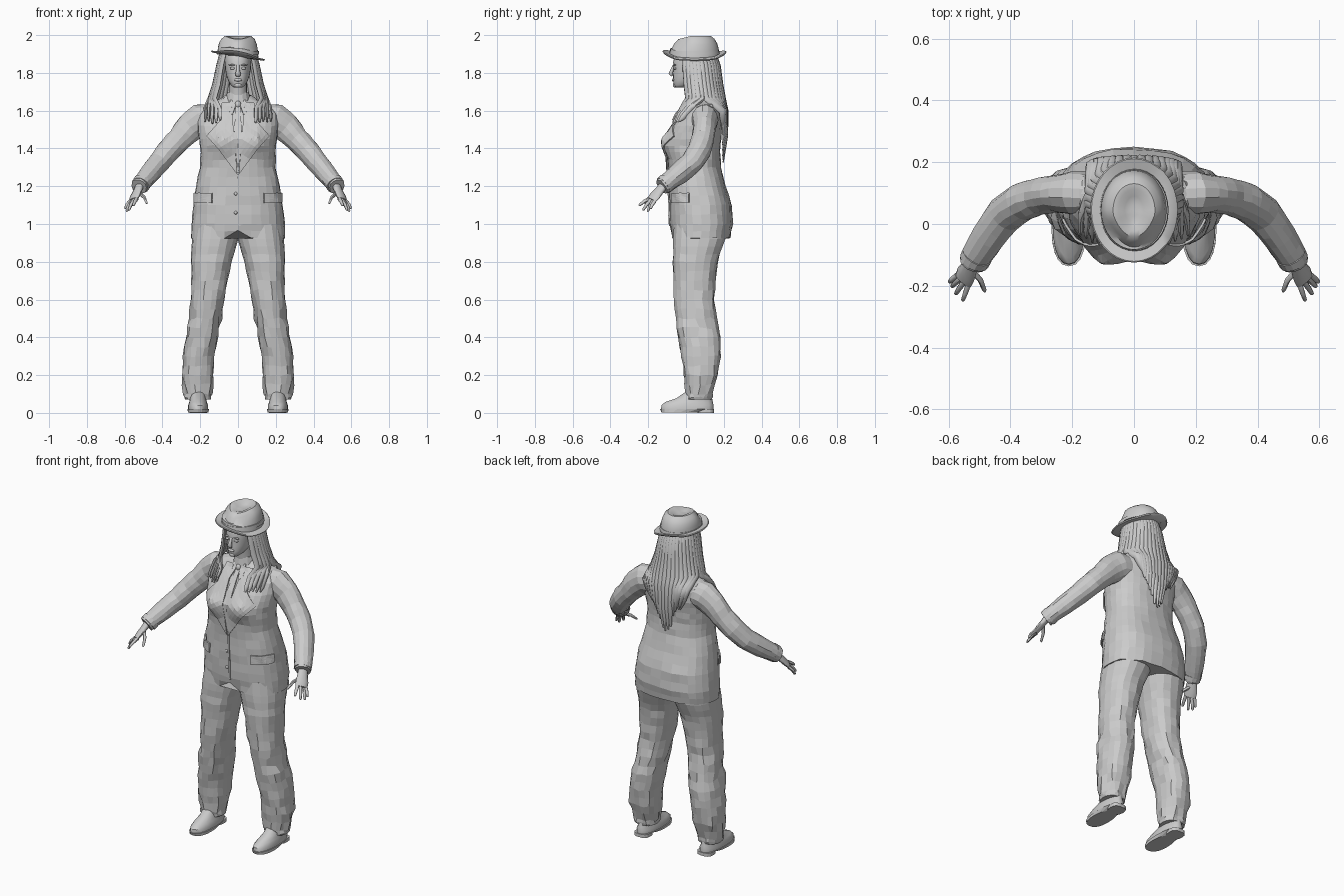
import bpy, bmesh, math, random
from mathutils import Vector, Matrix
from mathutils.bvhtree import BVHTree

if "Cube" in bpy.data.objects:
    bpy.data.objects.remove(bpy.data.objects["Cube"])

random.seed(4)


def finish(name, bm, mirror=False, smooth=None):
    bmesh.ops.recalc_face_normals(bm, faces=bm.faces)
    me = bpy.data.meshes.new(name)
    bm.to_mesh(me)
    bm.free()
    if smooth:
        me.shade_smooth()
        me.set_sharp_from_angle(angle=math.radians(smooth))
    ob = bpy.data.objects.new(name, me)
    bpy.context.collection.objects.link(ob)
    if mirror:
        ob.modifiers.new("Mirror", 'MIRROR').use_mirror_merge = False
    return ob


def skin(rings, bm=None):
    """Skin closed rings of points with quads and cap both ends."""
    bm = bm or bmesh.new()
    vs = [[bm.verts.new(p) for p in r] for r in rings]
    n = len(vs[0])
    for a, b in zip(vs, vs[1:]):
        for j in range(n):
            k = (j + 1) % n
            bm.faces.new((a[j], a[k], b[k], b[j]))
    bm.faces.new(vs[0][::-1])
    bm.faces.new(vs[-1])
    return bm


def oval(z, x0, x1, y0, y1, n=20, p=2.0):
    """Horizontal superellipse ring inside the given bounds."""
    out = []
    for j in range(n):
        a = 2 * math.pi * j / n
        c, s = math.cos(a), math.sin(a)
        out.append(Vector(((x0 + x1) / 2 + (x1 - x0) / 2 * math.copysign(abs(c) ** (2 / p), c),
                           (y0 + y1) / 2 + (y1 - y0) / 2 * math.copysign(abs(s) ** (2 / p), s), z)))
    return out


def dense(rows):
    """Insert a halfway row between each pair."""
    out = [rows[0]]
    for a, b in zip(rows, rows[1:]):
        out += [tuple((u + v) / 2 for u, v in zip(a, b)), b]
    return out


def tube(pts, wide, n=8, bm=None):
    """Tube along (x, y, z, half width, half depth) points, width along 'wide'."""
    P = [Vector(p[:3]) for p in pts]
    rings = []
    for i, p in enumerate(pts):
        t = (P[min(i + 1, len(P) - 1)] - P[max(i - 1, 0)]).normalized()
        w = Vector(wide)
        w = (w - t * w.dot(t)).normalized()
        b = t.cross(w)
        rings.append([P[i] + w * p[3] * math.cos(2 * math.pi * j / n)
                      + b * p[4] * math.sin(2 * math.pi * j / n) for j in range(n)])
    return skin(rings, bm)


def ball(name, loc, size, mirror=False, seg=12):
    bm = bmesh.new()
    bmesh.ops.create_uvsphere(bm, u_segments=seg, v_segments=8, radius=1,
                              matrix=Matrix.Translation(loc) @ Matrix.Diagonal((*size, 1)))
    return finish(name, bm, mirror, 60)


def rumple(bm, amount):
    for v in bm.verts:
        v.co += Vector(random.uniform(-amount, amount) for _ in range(3))


# Jacket body: z, half width, front, back
body = [(.925, .25, -.075, .235), (1.0, .247, -.085, .248), (1.1, .238, -.09, .243),
        (1.2, .222, -.09, .21), (1.3, .2, -.092, .185), (1.38, .198, -.1, .18),
        (1.45, .205, -.1, .185), (1.52, .215, -.07, .192), (1.58, .213, -.03, .192),
        (1.63, .175, .01, .18), (1.66, .1, .03, .165), (1.68, .07, .04, .14)]
bm = skin([oval(z, -w, w, f, b, 28, 2.4) for z, w, f, b in dense(body)])
for v in bm.verts:
    x, y, z = v.co
    if y < .03:
        v.co.y -= .034 * math.exp(-((abs(x) - .095) / .06) ** 2 - ((z - 1.43) / .06) ** 2)
        if z < .94 and abs(x) < .06:
            v.co.z += .045
rumple(bm, .003)
jacket = finish("jacket_body", bm)
tree = BVHTree.FromPolygons([v.co for v in jacket.data.vertices],
                            [p.vertices[:] for p in jacket.data.polygons])


def patch(name, pts, yaw=0, mirror=True, lift=.004):
    """Project an outline (u, z) onto the jacket along a horizontal direction."""
    rot, mid = Matrix.Rotation(math.radians(yaw), 3, 'Z'), Vector((0, .08, 0))
    bm = bmesh.new()
    bm.faces.new([bm.verts.new((u, -.7, z)) for u, z in pts]).normal_update()
    bmesh.ops.triangulate(bm, faces=bm.faces)
    bmesh.ops.subdivide_edges(bm, edges=bm.edges, cuts=4, use_grid_fill=True)
    d = rot @ Vector((0, 1, 0))
    for v in bm.verts:
        start = rot @ v.co + mid
        hit = tree.ray_cast(start, d)[0]
        v.co = (hit if hit else start + d * .65) - d * lift
    ob = finish(name, bm, mirror)
    sol = ob.modifiers.new("Thickness", 'SOLIDIFY')
    sol.thickness, sol.offset = .008, 0
    return ob


# Lapels, tie, pocket flaps and buttons
patch("lapel", [(.035, 1.645), (.085, 1.64), (.1, 1.54), (.165, 1.465), (.105, 1.40), (.003, 1.26), (.02, 1.45)], lift=.007)
patch("shirt_collar_wing", [(.004, 1.65), (.04, 1.655), (.05, 1.60), (.03, 1.575)], lift=.008)
patch("tie", [(-.012, 1.63), (.012, 1.63), (.022, 1.45), (0, 1.27), (-.022, 1.45)], mirror=False)
patch("pocket_flap", [(-.03, 1.165), (.1, 1.165), (.1, 1.115), (-.03, 1.11)], yaw=50, lift=.008)
patch("front_overlap", [(-.004, 1.27), (.006, 1.27), (.012, .99), (.002, .99)], mirror=False, lift=.002)
ball("tie_knot", (0, .005, 1.632), (.016, .014, .02))
for z in (1.06, 1.16):
    ball("jacket_button", tree.ray_cast(Vector((-.012, -.7, z)), Vector((0, 1, 0)))[0], (.009, .006, .009))
finish("shirt_collar", skin([oval(1.63, -.075, .075, 0, .165, 16), oval(1.695, -.058, .058, .012, .13, 16)]))

# Sleeves with cuffs: x, y, z, depth radius, height radius
sleeve = [(.14, .1, 1.555, .07, .078), (.2, .1, 1.55, .07, .086), (.255, .098, 1.51, .06, .078),
          (.31, .09, 1.45, .06, .066), (.365, .07, 1.39, .064, .062), (.42, .03, 1.325, .062, .058),
          (.47, -.04, 1.265, .056, .054), (.515, -.11, 1.21, .048, .047), (.524, -.128, 1.197, .045, .044)]
bm = tube(dense(sleeve), (0, 1, 0), 14)
rumple(bm, .0025)
finish("sleeve", bm, True)
finish("cuff_band", tube([(.507, -.1, 1.22, .052, .05), (.517, -.12, 1.204, .05, .049)], (0, 1, 0), 14), True)

# Hands: palm and five fingers
across = (.7, .6, -.3)
finish("palm", tube([(.522, -.122, 1.2, .026, .02), (.532, -.142, 1.175, .03, .017),
                     (.545, -.165, 1.148, .036, .016), (.553, -.183, 1.128, .034, .012)], across, 10), True, 60)
fingers = [((.525, -.15, 1.165), (.497, -.182, 1.142), (.482, -.22, 1.108)),
           ((.535, -.193, 1.135), (.546, -.224, 1.118), (.555, -.249, 1.097)),
           ((.549, -.186, 1.128), (.567, -.21, 1.1), (.578, -.228, 1.073)),
           ((.562, -.176, 1.122), (.58, -.192, 1.092), (.59, -.203, 1.066)),
           ((.572, -.166, 1.12), (.589, -.18, 1.1), (.598, -.188, 1.08))]
for a, b, c in fingers:
    tip = Vector(b).lerp(Vector(c), .85)
    finish("finger", tube([(*a, .01, .01), (*b, .009, .009), (*tip, .007, .007), (*c, .003, .003)], across, 6), True, 60)

# Trouser legs: z, inner, outer, front, back
leg = [(.07, .145, .28, .005, .135), (.1, .14, .287, 0, .142), (.2, .128, .296, -.01, .172),
       (.3, .122, .292, -.025, .184), (.4, .108, .276, -.04, .18), (.5, .09, .258, -.052, .163),
       (.6, .073, .25, -.062, .15), (.7, .055, .248, -.066, .155), (.8, .034, .248, -.069, .168),
       (.88, .01, .246, -.07, .195), (.92, -.002, .243, -.07, .21), (1.0, -.002, .23, -.065, .215)]
bm = skin([oval(z, a, b, f, k, 18, 2.3) for z, a, b, f, k in dense(leg)])
for v in bm.verts:
    fold = math.exp(-((v.co.z - .48) / .1) ** 2) + math.exp(-((v.co.z - .14) / .08) ** 2)
    if .08 < v.co.z < .85:
        v.co += Vector(random.uniform(-.004, .004) * (1 + fold) for _ in range(3))
finish("trouser_leg", bm, True)

# Shoes: upper, sole and heel
finish("shoe_upper", skin([oval(.018, .158, .264, -.132, .145, 20, 2.3), oval(.04, .158, .264, -.13, .146, 20, 2.3),
                           oval(.058, .165, .258, -.11, .142, 20), oval(.078, .17, .254, -.05, .138, 20),
                           oval(.12, .172, .25, .01, .13, 20)]), True, 40)
finish("shoe_sole", skin([oval(.003, .157, .265, -.13, .07, 20, 2.4), oval(.02, .153, .268, -.137, .15, 20, 2.4)]), True)
finish("shoe_heel", skin([oval(z, .165, .257, .06, .148, 14, 3) for z in (0, .02)]), True)

# Head, neck and face
head = [(1.722, .022, -.058, -.01), (1.735, .038, -.066, .04), (1.76, .053, -.068, .09), (1.79, .063, -.068, .13),
        (1.82, .068, -.066, .145), (1.86, .07, -.068, .148), (1.9, .068, -.055, .145), (1.93, .05, -.03, .12)]
finish("head", skin([oval(z, -w, w, f, b, 24, 2.2) for z, w, f, b in head]), smooth=70)
finish("neck", skin([oval(1.6, -.06, .06, .01, .14, 16), oval(1.68, -.048, .048, .01, .12, 16),
                     oval(1.77, -.048, .048, -.01, .12, 16)]), smooth=60)
finish("nose", tube([(0, -.064, 1.84, .008, .006), (0, -.074, 1.815, .009, .009), (0, -.081, 1.796, .015, .011),
                     (0, -.074, 1.784, .013, .006)], (1, 0, 0), 8), smooth=80)
ball("lips", (0, -.067, 1.763), (.022, .008, .008))
ball("chin", (0, -.058, 1.735), (.02, .012, .013))
ball("eye", (.029, -.059, 1.824), (.014, .008, .007), True)
ball("eyebrow", (.031, -.061, 1.842), (.019, .008, .004), True)

# Hat: half width, half length, height from brim underside over the crown
hat = [(.09, .115, 1.885), (.138, .165, 1.886), (.142, .17, 1.892), (.138, .166, 1.896), (.108, .13, 1.897),
       (.106, .128, 1.925), (.1, .12, 1.955), (.088, .106, 1.98), (.068, .086, 1.996), (.05, .068, 1.994),
       (.03, .045, 1.98), (.01, .02, 1.975)]
bm = skin([oval(z, -w, w, .045 - l, .045 + l, 32) for w, l, z in hat])
for v in bm.verts:
    x, y, z = v.co
    t = max(0, (1.98 - z) / .08)
    v.co.z += -.16 * x * min(1, t) + .5 * max(0, abs(y - .05) - .1) ** 1.2 * min(1, t)
    if z > 1.95 and y < .03:                      # front pinch of the crown
        v.co.x *= 1 - 2.5 * min(.15, .03 - y)
        v.co.z -= .25 * (.03 - y)
finish("hat", bm, smooth=40)
finish("hat_band", skin([oval(1.897, -.112, .112, -.089, .179, 32), oval(1.917, -.11, .11, -.086, .176, 32)]), smooth=40)


# Hair: flat tapering locks that drape over shoulders, chest and back
def drape(p):
    hit, nor, _, _ = tree.find_nearest(p)
    return hit + nor * .012 if (p - hit).dot(nor) < .012 else p


locks = 27
for i in range(locks):
    deg = -125 + 250 * i / (locks - 1)
    s, c = math.sin(math.radians(deg)), math.cos(math.radians(deg))
    side = math.copysign(1, s)
    path = [(.088 * s, .05 + .1 * c, 1.91), (.106 * s, .06 + .115 * c, 1.84),
            (.127 * s, .07 + .118 * c, 1.74), (.152 * s, .08 + .122 * c, 1.665)]
    if abs(deg) > 80:
        k = (abs(deg) - 80) / 45
        path += [(side * (.178 - .08 * k), .04 - .06 * k, 1.61),
                 (side * (.186 - .09 * k), -.01 - .04 * k, 1.57 + random.uniform(-.01, .01)),
                 (side * (.188 - .095 * k), -.03 - .04 * k, 1.535 + random.uniform(-.01, .015))]
    else:
        end = 1.5 - .18 * c ** 6 + random.uniform(-.02, .02)
        path += [(.15 * s, .185 + .03 * c, 1.6), (.13 * s, .19 + .025 * c, (1.6 + end) / 2), (.1 * s, .195, end)]
    wid = [.016, .017, .018, .018, .017, .014, .006]
    pts = [(*drape(Vector(p)), w * random.uniform(.85, 1.15), w * .6) for p, w in zip(path, wid)]
    finish("hair_lock", tube(dense(pts), (c, -s, .01), 6), smooth=50)
